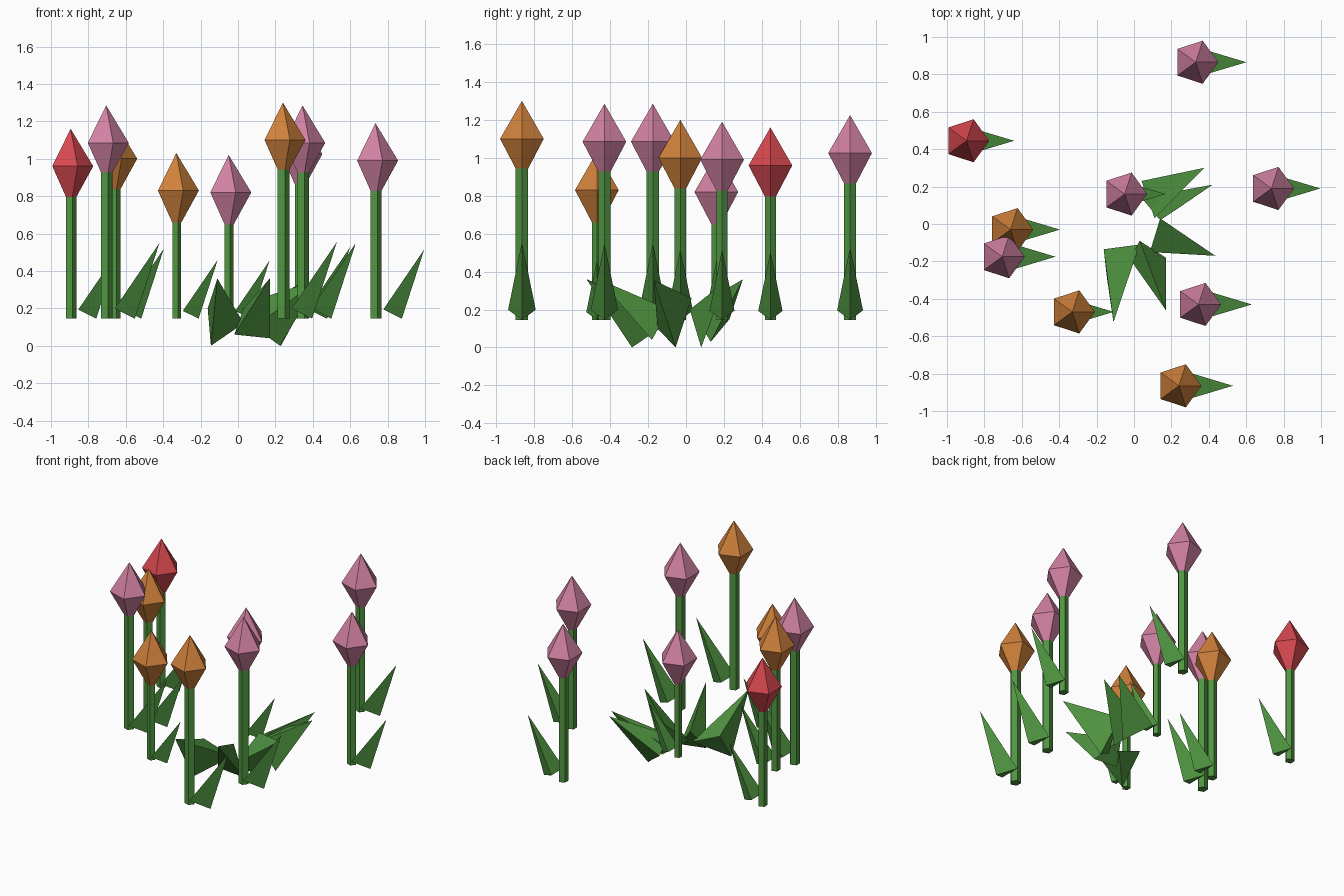
import bpy
import bmesh
from math import cos, sin, tau
from mathutils import Vector

cube = bpy.data.objects.get("Cube")
if cube:
    bpy.data.objects.remove(cube, do_unlink=True)


def make_material(name, colour):
    mat = bpy.data.materials.new(name)
    mat.use_nodes = True
    mat.diffuse_color = (*colour, 1)
    for node in mat.node_tree.nodes:
        if node.type == 'BSDF_PRINCIPLED':
            node.inputs["Base Color"].default_value = (*colour, 1)
    return mat


green = make_material("leaf green", (0.08, 0.3, 0.053))
petals = {
    "red": make_material("petal red", (0.68, 0.065, 0.08)),
    "orange": make_material("petal orange", (0.63, 0.22, 0.045)),
    "pink": make_material("petal pink", (0.64, 0.22, 0.36)),
}


def make_object(name, bm, mat):
    """Finish a flat-shaded mesh with outward normals."""
    bmesh.ops.recalc_face_normals(bm, faces=bm.faces)
    mesh = bpy.data.meshes.new(name)
    bm.to_mesh(mesh)
    bm.free()
    mesh.materials.append(mat)
    obj = bpy.data.objects.new(name, mesh)
    bpy.context.collection.objects.link(obj)
    return obj


def ring(bm, centre, radius, z, sides=5):
    return [bm.verts.new((centre.x + radius * cos(tau * i / sides),
                          centre.y + radius * sin(tau * i / sides), z))
            for i in range(sides)]


def make_bud(name, centre, top, mat):
    """Five-sided double pyramid."""
    bm = bmesh.new()
    middle = ring(bm, centre, 0.121, top - 0.2)
    tips = [bm.verts.new((centre.x, centre.y, z)) for z in (top, top - 0.42)]
    for i, vert in enumerate(middle):
        for tip in tips:
            bm.faces.new((vert, middle[i - 1], tip))
    return make_object(name, bm, mat)


def make_stem(name, centre, bottom, top, radius):
    """Five-sided prism."""
    bm = bmesh.new()
    low = ring(bm, centre, radius, bottom)
    high = ring(bm, centre, radius, top)
    bm.faces.new(low)
    bm.faces.new(high)
    for i in range(len(low)):
        bm.faces.new((low[i - 1], low[i], high[i], high[i - 1]))
    return make_object(name, bm, green)


def make_leaf(name, points):
    """Four-cornered spike: tip, heel and two shoulders."""
    bm = bmesh.new()
    corners = [bm.verts.new(p) for p in points]
    for skipped in corners:
        bm.faces.new([c for c in corners if c is not skipped])
    return make_object(name, bm, green)


# Flowers: colour, x, y and top of the bud
GROUND = 0.145
flowers = [
    ("red", -0.895, 0.445, 1.16),
    ("pink", -0.705, -0.175, 1.285),
    ("orange", -0.66, -0.03, 1.2),
    ("orange", -0.33, -0.47, 1.03),
    ("pink", -0.05, 0.16, 1.02),
    ("orange", 0.24, -0.865, 1.3),
    ("pink", 0.33, 0.865, 1.225),
    ("pink", 0.345, -0.43, 1.285),
    ("pink", 0.735, 0.19, 1.19),
]
side_leaf = [(0.25, 0, 0.355), (0.135, 0, 0),
             (0.04, 0.063, 0.047), (0.04, -0.063, 0.047)]
for number, (colour, x, y, top) in enumerate(flowers, 1):
    base = Vector((x, y, GROUND))
    size = top - GROUND
    make_bud(f"flower_bud_{number}", base, top, petals[colour])
    make_stem(f"flower_stem_{number}", base, GROUND, top - 0.25, 0.03 * size)
    make_leaf(f"flower_leaf_{number}", [base + size * Vector(p) for p in side_leaf])

# Broad leaves spreading from the middle: tip, heel, two shoulders
broad_leaves = {
    "front_right": [(-0.11, -0.525, 0.36), (-0.145, -0.285, 0),
                    (-0.162, -0.135, 0.2), (0.03, -0.11, 0.12)],
    "front_left": [(0.17, -0.46, 0.36), (0.17, -0.18, 0.04),
                   (0.03, -0.09, 0.2), (-0.02, -0.19, 0.06)],
    "left": [(0.435, -0.17, 0.355), (0.225, -0.055, 0),
             (0.14, 0.03, 0.26), (0.085, -0.15, 0.1)],
    "back_left": [(0.42, 0.21, 0.35), (0.23, 0.08, 0),
                  (0.04, 0.14, 0.17), (0.14, 0.02, 0.2)],
    "back": [(0.375, 0.3, 0.36), (0.2, 0.13, 0.03),
             (0.04, 0.23, 0.15), (0.11, 0.03, 0.2)],
}
for side, points in broad_leaves.items():
    make_leaf(f"broad_leaf_{side}", points)
